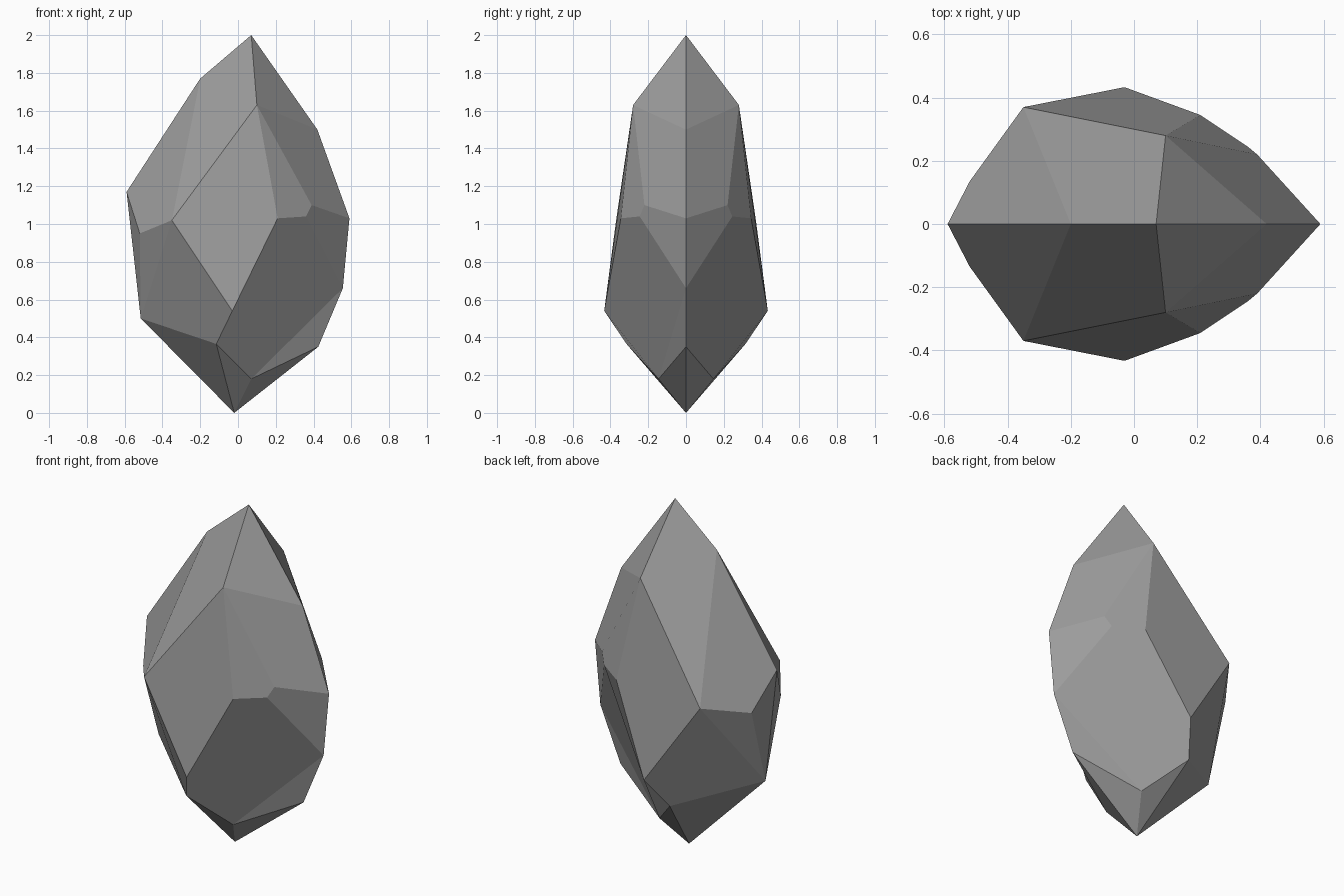
import bpy
import bmesh

cube = bpy.data.objects.get("Cube")
if cube:
    bpy.data.objects.remove(cube, do_unlink=True)

# Stone colour
stone = bpy.data.materials.new("stone grey")
stone.use_nodes = True
grey = (0.33, 0.33, 0.33, 1)
stone.diffuse_color = grey
bsdf = stone.node_tree.nodes["Principled BSDF"]
bsdf.inputs["Base Color"].default_value = grey
bsdf.inputs["Roughness"].default_value = 0.9

# Corners of the front half; those with y = 0 lie on the mirror plane
corners = {
    "tip": (0.07, 0, 2.0),
    "crown": (-0.20, 0, 1.77),
    "left_rim": (-0.59, 0, 1.17),
    "left_base": (-0.515, 0, 0.50),
    "foot": (-0.02, 0, 0),
    "right_base": (0.425, 0, 0.35),
    "right_low": (0.555, 0, 0.66),
    "right_rim": (0.59, 0, 1.03),
    "right_top": (0.42, 0, 1.50),
    "brow": (0.10, -0.28, 1.63),
    "cheek": (-0.35, -0.37, 1.02),
    "notch": (-0.52, -0.135, 0.95),
    "belly": (-0.03, -0.433, 0.54),
    "chin": (-0.115, -0.315, 0.365),
    "heel": (0.07, -0.145, 0.18),
    "waist": (0.21, -0.345, 1.03),
    "chip_low": (0.36, -0.245, 1.04),
    "chip_top": (0.39, -0.22, 1.10),
}

# Cut facets of the front half
facets = [
    "tip crown cheek brow",
    "crown left_rim notch cheek",
    "left_rim left_base notch",
    "notch left_base cheek",
    "cheek left_base chin belly",
    "brow cheek belly waist",
    "tip brow right_top",
    "brow chip_top right_rim right_top",
    "brow waist chip_low chip_top",
    "chip_top chip_low right_low right_rim",
    "waist belly chin heel right_low chip_low",
    "heel right_base right_low",
    "heel foot right_base",
    "chin foot heel",
    "left_base foot chin",
]

bm = bmesh.new()
verts = {name: bm.verts.new(co) for name, co in corners.items()}
for facet in facets:
    bm.faces.new([verts[name] for name in facet.split()])

# Mirror the facets to the back and weld the seam
half = bm.verts[:] + bm.edges[:] + bm.faces[:]
copy = bmesh.ops.duplicate(bm, geom=half)["geom"]
for v in copy:
    if isinstance(v, bmesh.types.BMVert):
        v.co.y = -v.co.y
bmesh.ops.reverse_faces(bm, faces=[f for f in copy if isinstance(f, bmesh.types.BMFace)])
bmesh.ops.remove_doubles(bm, verts=bm.verts[:], dist=0.001)
bmesh.ops.recalc_face_normals(bm, faces=bm.faces[:])

mesh = bpy.data.meshes.new("rock")
bm.to_mesh(mesh)
bm.free()
mesh.materials.append(stone)
rock = bpy.data.objects.new("rock", mesh)
bpy.context.collection.objects.link(rock)
